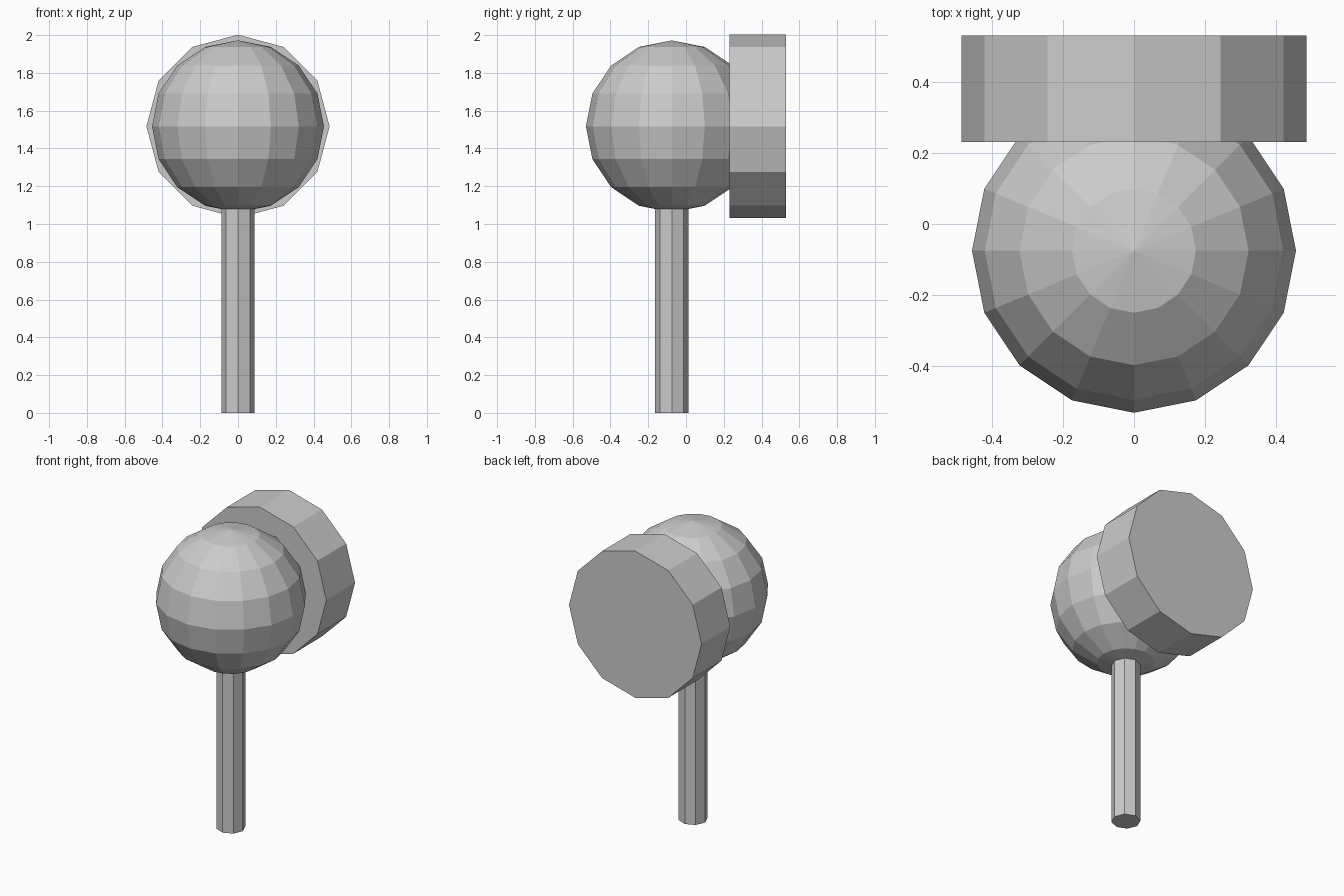
import bpy
import math

cube = bpy.data.objects.get("Cube")
if cube:
    bpy.data.objects.remove(cube, do_unlink=True)

# Single flat colour
grey = bpy.data.materials.new("plain_grey")
grey.use_nodes = True
colour = (0.6, 0.6, 0.6, 1)
grey.diffuse_color = colour
grey.node_tree.nodes["Principled BSDF"].inputs["Base Color"].default_value = colour

AXIS_Y = -0.075    # shared centre of ball and handle
HEAD_Z = 1.517     # shared height of ball and disc


def finish(name):
    obj = bpy.context.object
    obj.name = name
    obj.data.name = name
    obj.data.materials.append(grey)
    bpy.ops.object.shade_flat()


def cylinder(name, sides, radius, depth, location, tilt=0):
    bpy.ops.mesh.primitive_cylinder_add(
        vertices=sides, radius=radius, depth=depth,
        location=location, rotation=(tilt, 0, 0))
    finish(name)


# Faceted ball
bpy.ops.mesh.primitive_uv_sphere_add(
    segments=16, ring_count=8, radius=0.455, location=(0, AXIS_Y, HEAD_Z))
finish("ball")

# Octagonal handle, its top tucked into the ball
handle_top = 1.12
cylinder("handle", 8, 0.088, handle_top, (0, AXIS_Y, handle_top / 2))

# Twelve-sided disc behind the ball
cylinder("back_disc", 12, 0.485, 0.3, (0, 0.38, HEAD_Z), math.pi / 2)
